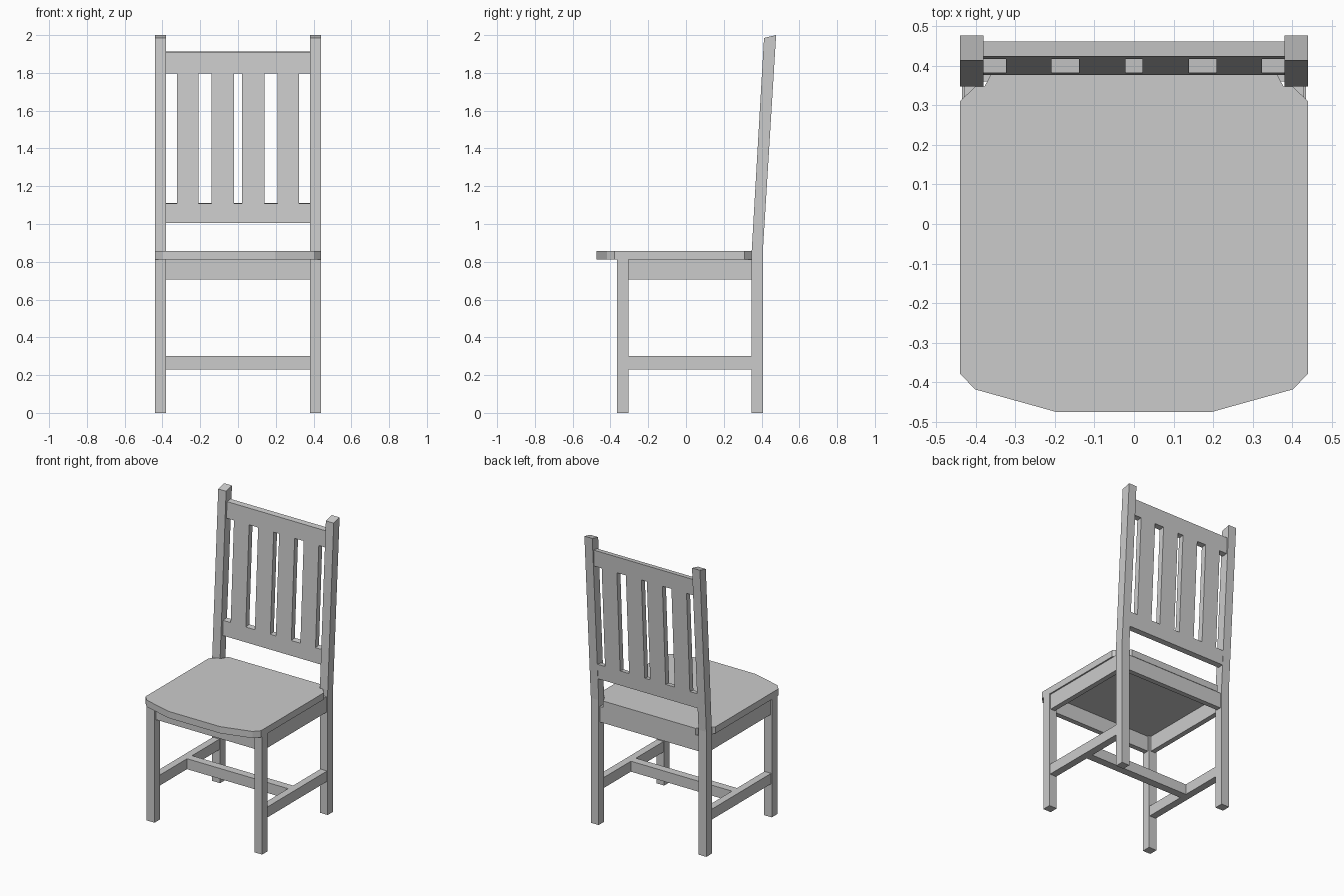
import bpy

if "Cube" in bpy.data.objects:
    bpy.data.objects.remove(bpy.data.objects["Cube"])


def prism(name, profile, lo, hi, axis):
    """Extrude a 2D profile along x (profile is y, z) or z (profile is x, y)."""
    def place(p, t):
        return (t, *p) if axis == 'x' else (*p, t)
    n = len(profile)
    verts = [place(p, lo) for p in profile] + [place(p, hi) for p in profile]
    faces = [tuple(reversed(range(n))), tuple(range(n, 2 * n))]
    faces += [(i, (i + 1) % n, n + (i + 1) % n, n + i) for i in range(n)]
    mesh = bpy.data.meshes.new(name)
    mesh.from_pydata(verts, [], faces)
    obj = bpy.data.objects.new(name, mesh)
    bpy.context.collection.objects.link(obj)
    return obj


def box(name, x, y, z):
    profile = [(y[0], z[0]), (y[1], z[0]), (y[1], z[1]), (y[0], z[1])]
    return prism(name, profile, *x, 'x')


def mirror(obj):
    obj.modifiers.new("mirror", 'MIRROR').use_axis = (True, False, False)


def back_panel(name, x, z):
    """Board lying in the leaning plane of the backrest."""
    def front(h):
        return 0.376 + 0.052 * (h - 1.0)
    thick, rise = 0.038, 0.004
    a, b = z
    profile = [(front(a), a - rise / 2), (front(a) + thick, a + rise / 2),
               (front(b) + thick, b + rise / 2), (front(b), b - rise / 2)]
    return prism(name, profile, *x, 'x')


# Seat with cut corners
half = [(0.197, -0.475), (0.402, -0.418), (0.44, -0.378), (0.44, 0.31),
        (0.402, 0.347), (0.378, 0.347), (0.352, 0.398)]
prism("seat", half + [(-x, y) for x, y in reversed(half)], 0.812, 0.858, 'z')

# Legs; the rear ones continue upward as leaning posts
mirror(box("front_leg", (0.38, 0.44), (-0.365, -0.305), (0, 0.812)))
post = [(0.348, 0), (0.407, 0), (0.407, 0.86), (0.477, 2.0),
        (0.413, 1.985), (0.348, 0.86)]
mirror(prism("back_leg_post", post, 0.38, 0.44, 'x'))

# Aprons under the seat
mirror(box("side_apron", (0.395, 0.43), (-0.305, 0.348), (0.705, 0.812)))
box("front_apron", (-0.38, 0.38), (-0.352, -0.317), (0.705, 0.812))
box("back_apron", (-0.38, 0.38), (0.36, 0.395), (0.705, 0.812))

# H-shaped stretcher
mirror(box("side_stretcher", (0.385, 0.435), (-0.305, 0.348), (0.23, 0.302)))
box("middle_stretcher", (-0.385, 0.385), (-0.005, 0.05), (0.23, 0.302))

# Backrest rails and slats
back_panel("lower_back_rail", (-0.38, 0.38), (1.008, 1.11))
back_panel("top_back_rail", (-0.38, 0.38), (1.80, 1.912))
for label, x in (("inner", (0.021, 0.139)), ("outer", (0.208, 0.323))):
    mirror(back_panel(label + "_slat", x, (1.11, 1.80)))
